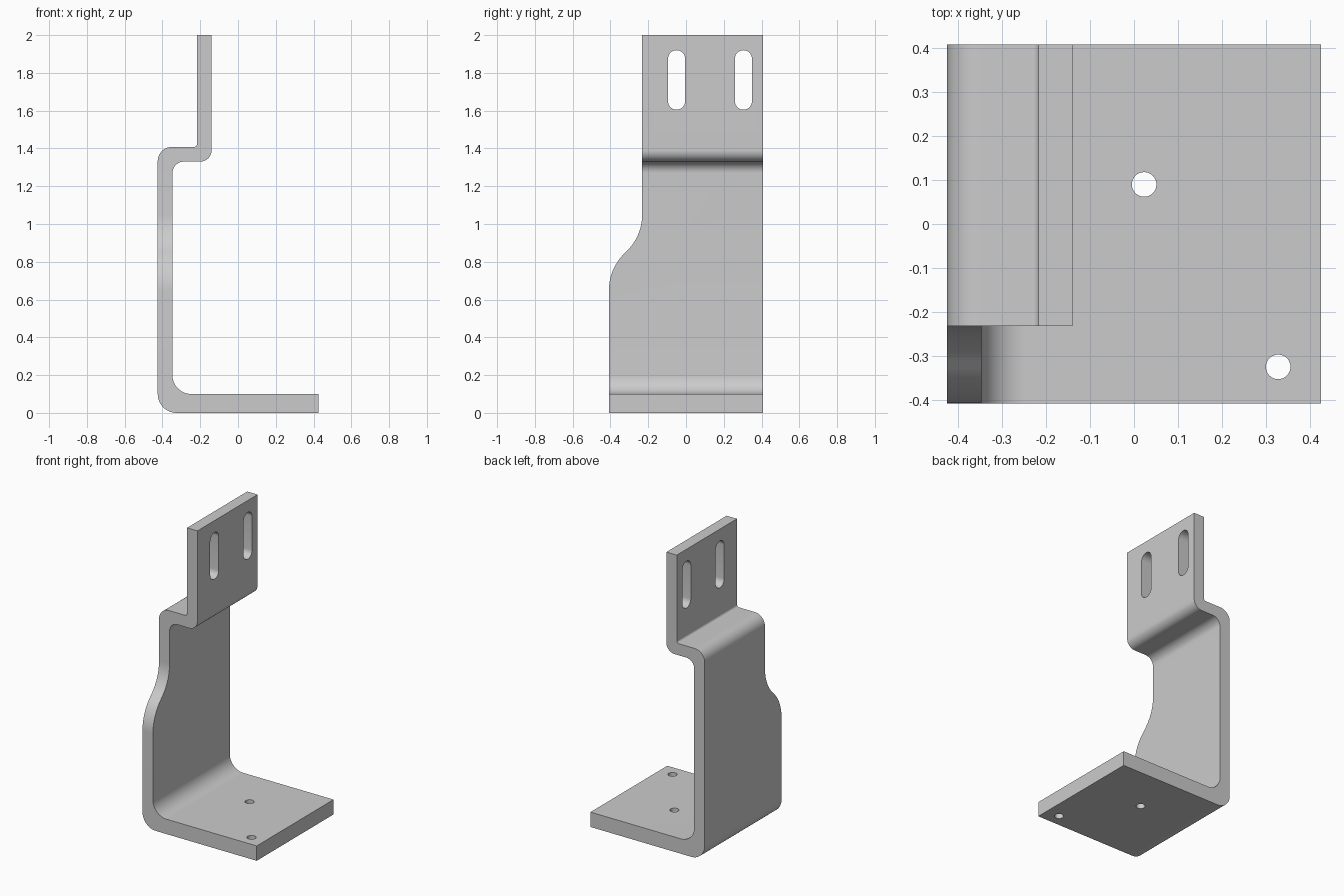
import bpy, bmesh, math
from mathutils import Vector

if "Cube" in bpy.data.objects:
    bpy.data.objects.remove(bpy.data.objects["Cube"], do_unlink=True)

steel = bpy.data.materials.new("grey steel")
steel.use_nodes = True
GREY = (0.6, 0.6, 0.6, 1)
steel.diffuse_color = GREY
steel.node_tree.nodes["Principled BSDF"].inputs["Base Color"].default_value = GREY


def arc(cu, cv, r, start, sweep, steps=16):
    return [(cu + r * math.cos(start + sweep * k / steps),
             cv + r * math.sin(start + sweep * k / steps)) for k in range(steps + 1)]


def rounded(corners):
    """Outline from (u, v, radius) corners, each replaced by a tangent arc."""
    out = []
    for i, (u, v, r) in enumerate(corners):
        if r == 0:
            out.append((u, v))
            continue
        p = Vector((u, v))
        a = (Vector(corners[i - 1][:2]) - p).normalized()
        b = (Vector(corners[(i + 1) % len(corners)][:2]) - p).normalized()
        half = math.acos(a.dot(b)) / 2
        centre = p + (a + b).normalized() * r / math.sin(half)
        start = p + a * r / math.tan(half) - centre
        end = p + b * r / math.tan(half) - centre
        sweep = math.atan2(start.x * end.y - start.y * end.x, start.dot(end))
        out += arc(centre.x, centre.y, r, math.atan2(start.y, start.x), sweep)
    return out


def prism(name, outline, place, lo, hi):
    """Extrude a 2D outline; place(u, v, w) gives the 3D point."""
    bm = bmesh.new()
    rings = [[bm.verts.new(place(u, v, w)) for u, v in outline] for w in (lo, hi)]
    bm.faces.new(rings[0])
    bm.faces.new(rings[1])
    n = len(outline)
    for i in range(n):
        j = (i + 1) % n
        bm.faces.new((rings[0][i], rings[0][j], rings[1][j], rings[1][i]))
    bmesh.ops.recalc_face_normals(bm, faces=bm.faces)
    mesh = bpy.data.meshes.new(name)
    bm.to_mesh(mesh)
    bm.free()
    mesh.materials.append(steel)
    obj = bpy.data.objects.new(name, mesh)
    bpy.context.collection.objects.link(obj)
    return obj


def carve(target, cutter, operation):
    mod = target.modifiers.new("carve", "BOOLEAN")
    mod.operation = operation
    mod.solver = "EXACT"
    mod.object = cutter
    bpy.context.view_layer.objects.active = target
    bpy.ops.object.modifier_apply(modifier=mod.name)
    bpy.data.objects.remove(cutter, do_unlink=True)


def along_x(u, v, w):
    return (w, u, v)


def along_y(u, v, w):
    return (u, w, v)


def along_z(u, v, w):
    return (u, v, w)


# Bent plate: foot, upright, shelf and mounting tab in one profile
bracket = prism("bent_bracket", rounded([
    (-0.425, 0, 0.1), (0.425, 0, 0), (0.425, 0.1, 0), (-0.347, 0.1, 0.1),
    (-0.347, 1.33, 0.06), (-0.14, 1.33, 0.06), (-0.14, 2, 0),
    (-0.217, 2, 0), (-0.217, 1.408, 0.016), (-0.425, 1.408, 0.075)]),
    along_y, -0.408, 0.408)

# Side outline: the upright narrows through an S curve
outline = prism("side_outline", rounded([
    (-0.5, -0.1, 0), (0.5, -0.1, 0), (0.5, 2.1, 0), (-0.232, 2.1, 0),
    (-0.232, 0.938, 0.27), (-0.408, 0.762, 0.27), (-0.408, 0.3, 0),
    (-0.5, 0.3, 0)]), along_x, -0.6, 0.6)
carve(bracket, outline, "INTERSECT")

# Slots in the mounting tab
for y in (-0.05, 0.304):
    slot = arc(y, 1.65, 0.045, math.pi, math.pi) + arc(y, 1.875, 0.045, 0, math.pi)
    carve(bracket, prism("slot_cutter", slot, along_x, -0.3, 0), "DIFFERENCE")

# Round holes in the foot
for x, y in ((0.023, 0.09), (0.328, -0.325)):
    hole = arc(x, y, 0.028, 0, math.tau, 32)[:-1]
    carve(bracket, prism("hole_cutter", hole, along_z, -0.1, 0.2), "DIFFERENCE")

bpy.ops.object.select_all(action="DESELECT")
bracket.select_set(True)
bpy.context.view_layer.objects.active = bracket
bpy.ops.object.shade_smooth_by_angle(angle=math.radians(30))
